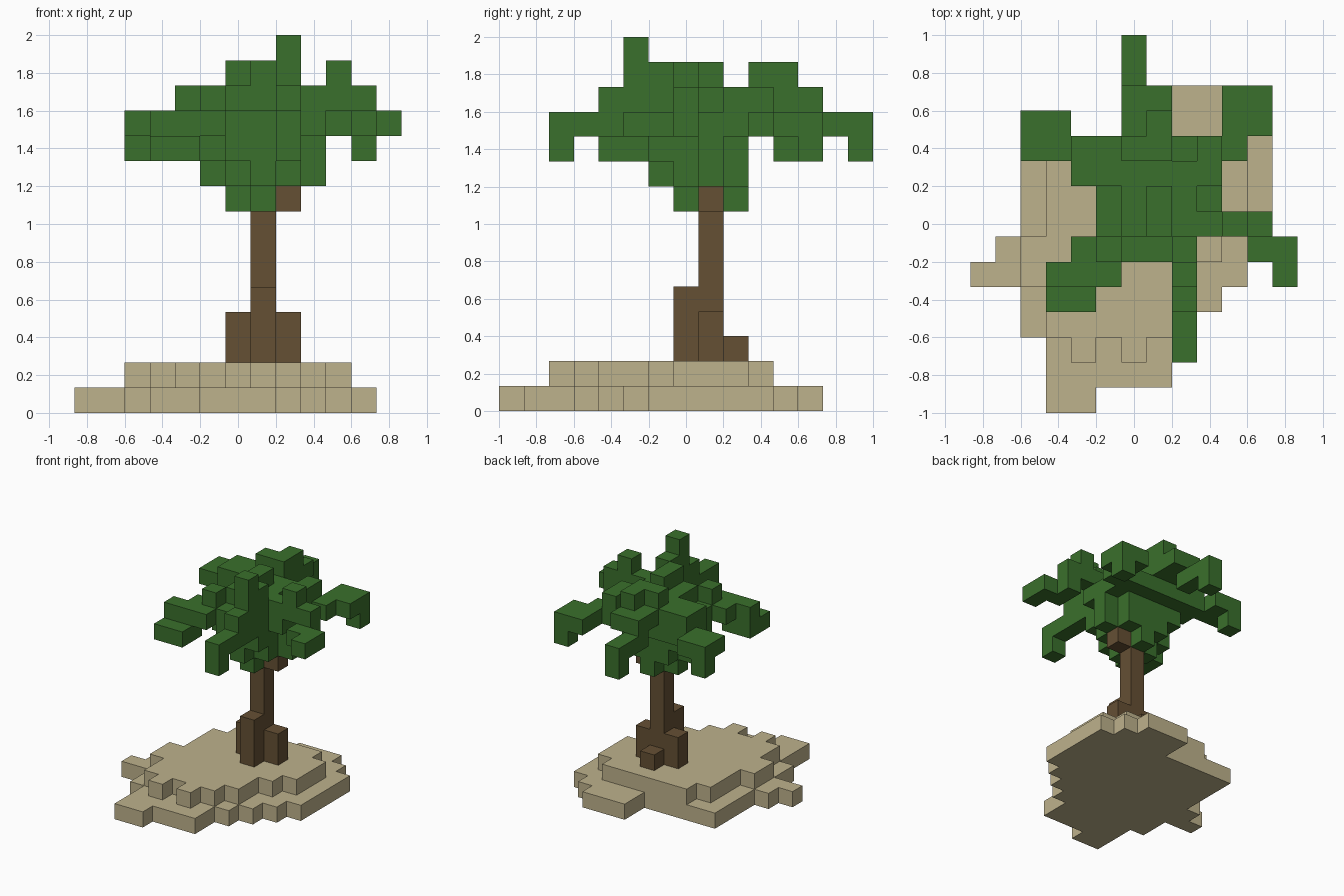
import bpy
import bmesh
from mathutils import Vector

default_cube = bpy.data.objects.get("Cube")
if default_cube:
    bpy.data.objects.remove(default_cube, do_unlink=True)

# The whole model sits on one grid of equal blocks.
BLOCK = 2 / 15
GRID_CORNER = Vector((-6.5, -7.5, 0))
DIRECTIONS = [Vector(sign * unit for unit in axis)
              for axis in ((1, 0, 0), (0, 1, 0), (0, 0, 1)) for sign in (1, -1)]


def make_material(name, colour):
    material = bpy.data.materials.new(name)
    material.use_nodes = True
    material.diffuse_color = (*colour, 1)
    shader = material.node_tree.nodes["Principled BSDF"]
    shader.inputs["Base Color"].default_value = (*colour, 1)
    shader.inputs["Roughness"].default_value = 0.9
    return material


sand = make_material("sand", (0.515, 0.445, 0.262))
bark = make_material("brown bark", (0.13, 0.08, 0.034))
leaf = make_material("leaf green", (0.042, 0.162, 0.025))


def box(column, row, bottom, width=1, depth=1, height=1):
    """Grid cells filled by a box."""
    return {(x, y, z)
            for x in range(column, column + width)
            for y in range(row, row + depth)
            for z in range(bottom, bottom + height)}


def boxes(*sizes):
    return set().union(*(box(*size) for size in sizes))


def slab(first_column, level, spans):
    """One layer of cells, given the front and back row of each column."""
    return {(first_column + offset, row, level)
            for offset, (front, back) in enumerate(spans)
            for row in range(front, back)}


parts = {}

# Stepped sand island
parts["lower_sand"] = (sand, slab(0, 0, [
    (5, 6), (5, 7), (3, 11), (0, 11), (0, 11), (1, 11), (1, 11),
    (1, 13), (3, 13), (4, 13), (5, 12), (6, 11)]))
parts["upper_sand"] = (sand, slab(2, 1, [
    (5, 7), (3, 10), (2, 11), (3, 11), (2, 11), (3, 11),
    (4, 11), (6, 11), (7, 10)]))

# Trunk with root flares and a branch stub
parts["trunk"] = (bark, box(7, 8, 2, height=7))
parts["roots"] = (bark, boxes(
    (6, 8, 2, 1, 1, 2), (8, 8, 2, 1, 1, 2), (7, 7, 2, 1, 1, 3), (7, 9, 2)))
parts["branch_stub"] = (bark, box(8, 8, 8))

# Crown core, widening upwards
parts["crown_core"] = (leaf, boxes(
    (6, 8, 8), (7, 7, 8), (7, 9, 8),
    (6, 7, 9, 3, 3, 1), (5, 8, 9, 5), (7, 6, 9),
    (5, 7, 10, 4, 3, 2), (6, 6, 10, 3, 1, 2), (9, 8, 10, 1, 1, 2),
    (6, 7, 12, 3, 3, 1), (7, 7, 13), (7, 8, 13)))

# Drooping fronds around the core
parts["front_frond"] = (leaf, boxes(
    (8, 5, 11, 1, 2, 3), (8, 5, 14), (8, 4, 11, 1, 1, 2),
    (8, 2, 11, 1, 2), (8, 2, 10)))
parts["front_right_frond"] = (leaf, boxes(
    (4, 6, 11, 2), (5, 6, 12), (3, 5, 11, 3), (3, 4, 10, 2, 1, 1),
    (3, 5, 10, 2)))
parts["back_right_frond"] = (leaf, boxes(
    (4, 9, 11, 2, 2, 2), (2, 10, 11, 2, 2), (2, 11, 10)))
parts["back_frond"] = (leaf, boxes(
    (6, 10, 11, 2, 1, 2), (6, 10, 13, 2), (7, 11, 12, 1, 1, 2),
    (6, 11, 12), (6, 12, 12, 2), (6, 12, 11, 1, 3), (6, 14, 10)))
parts["back_left_frond"] = (leaf, boxes(
    (8, 10, 11, 2), (9, 9, 11, 1, 2, 2), (10, 10, 11, 1, 3),
    (11, 11, 11, 1, 2), (11, 12, 10)))
parts["left_frond"] = (leaf, boxes(
    (9, 7, 11, 1, 1, 2), (10, 7, 12, 2, 1, 1), (10, 7, 13),
    (11, 6, 11, 1, 2), (12, 5, 11, 1, 2)))

filled = set().union(*(cells for _, cells in parts.values()))


def build(name, material, cells):
    """Skin the exposed sides of the cells and merge flat areas."""
    bm = bmesh.new()
    for cell in sorted(cells):
        centre = Vector(cell) + GRID_CORNER + Vector((0.5, 0.5, 0.5))
        for normal in DIRECTIONS:
            neighbour = tuple(int(value) for value in Vector(cell) + normal)
            if neighbour in filled:
                continue
            side = Vector((normal.y, normal.z, normal.x))
            up = normal.cross(side)
            corners = (side + up, up - side, -side - up, side - up)
            bm.faces.new([bm.verts.new((centre + (normal + corner) / 2) * BLOCK)
                          for corner in corners])
    bmesh.ops.remove_doubles(bm, verts=bm.verts, dist=BLOCK / 100)
    bmesh.ops.dissolve_limit(bm, angle_limit=0.01, verts=bm.verts, edges=bm.edges)
    mesh = bpy.data.meshes.new(name)
    bm.to_mesh(mesh)
    bm.free()
    mesh.materials.append(material)
    bpy.context.collection.objects.link(bpy.data.objects.new(name, mesh))


for part_name, (part_material, part_cells) in parts.items():
    build(part_name, part_material, part_cells)
